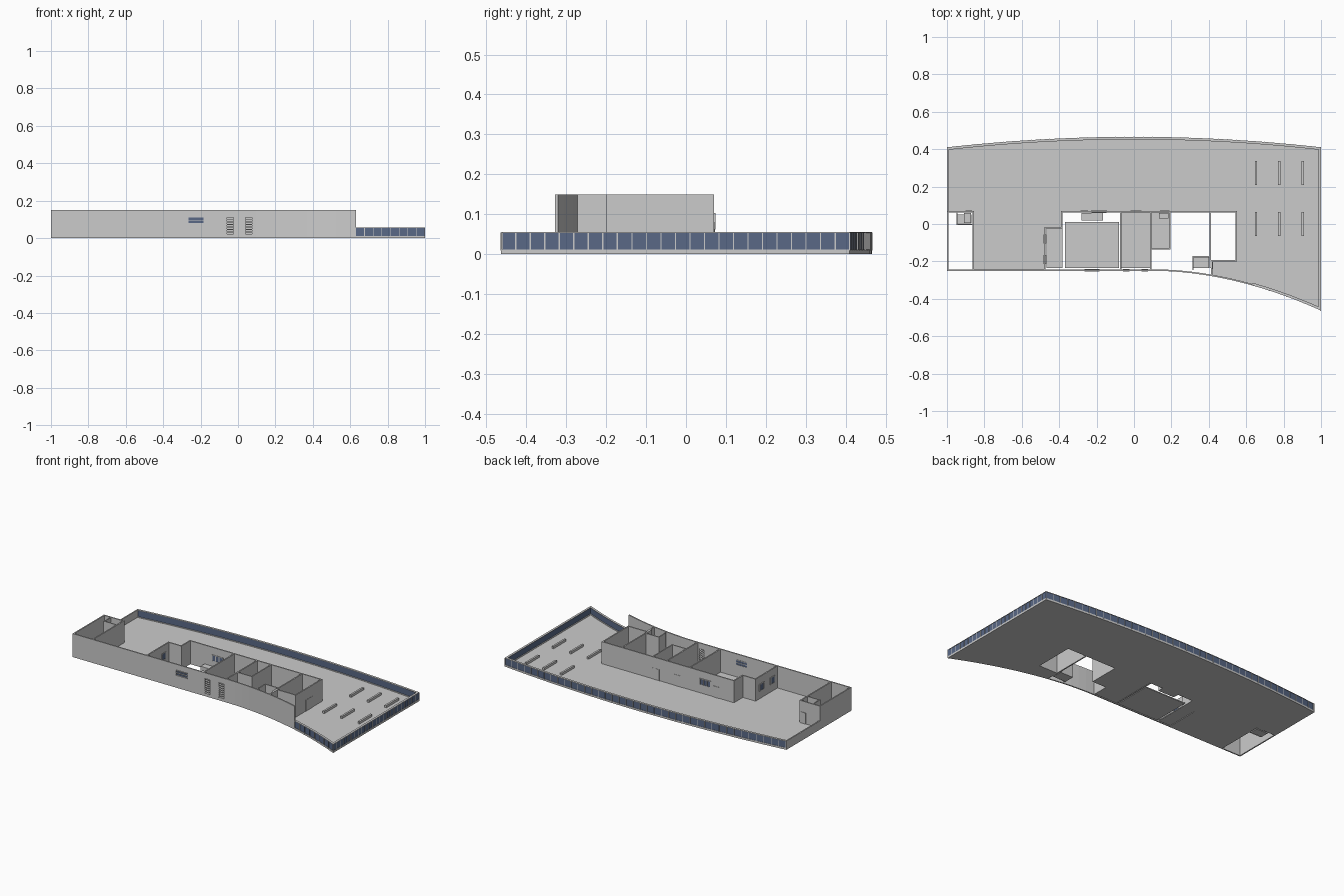
import bpy, bmesh, math
from mathutils import Vector

if "Cube" in bpy.data.objects:
    bpy.data.objects.remove(bpy.data.objects["Cube"])

H = 0.15      # tall wall height
S = 0.009     # slab thickness
R = 0.056     # parapet height
T = 0.008     # wall thickness

glass_mat = bpy.data.materials.new("blue_glass")
glass_mat.diffuse_color = (0.10, 0.14, 0.24, 1)
glass_mat.use_nodes = True
glass_mat.node_tree.nodes["Principled BSDF"].inputs["Base Color"].default_value = glass_mat.diffuse_color


def finish(name, bm, mat=None):
    bmesh.ops.recalc_face_normals(bm, faces=bm.faces)
    me = bpy.data.meshes.new(name)
    bm.to_mesh(me)
    bm.free()
    ob = bpy.data.objects.new(name, me)
    bpy.context.collection.objects.link(ob)
    if mat:
        me.materials.append(mat)
    return ob


def add_box(bm, x0, x1, y0, y1, z0, z1):
    vs = bmesh.ops.create_cube(bm, size=1)["verts"]
    for v in vs:
        v.co = ((x0 + x1) / 2 + v.co.x * (x1 - x0),
                (y0 + y1) / 2 + v.co.y * (y1 - y0),
                (z0 + z1) / 2 + v.co.z * (z1 - z0))


def boxes(name, items, mat=None):
    bm = bmesh.new()
    for it in items:
        add_box(bm, *it)
    return finish(name, bm, mat)


def ribbon(name, path, inset, width, z0, z1, mat=None):
    """Solid strip following a path; inset and width go to the left of travel."""
    pts = [Vector(p) for p in path]
    bm, rings = bmesh.new(), []
    for i, p in enumerate(pts):
        a = (p - pts[i - 1]).normalized() if i else None
        b = (pts[i + 1] - p).normalized() if i < len(pts) - 1 else None
        a, b = a or b, b or a
        na, nb = Vector((-a.y, a.x)), Vector((-b.y, b.x))
        n = (na + nb).normalized()
        n /= n.dot(na)
        o, q = p + n * inset, p + n * (inset + width)
        rings.append([bm.verts.new((c.x, c.y, z)) for c, z in
                      ((o, z0), (q, z0), (q, z1), (o, z1))])
    for r, s in zip(rings, rings[1:]):
        for k in range(4):
            bm.faces.new((r[k], r[(k + 1) % 4], s[(k + 1) % 4], s[k]))
    bm.faces.new(rings[0])
    bm.faces.new(rings[-1])
    return finish(name, bm, mat)


def front_y(x):
    return -0.25 - 0.213 * (max(0, x - 0.1) / 0.9) ** 1.9


def back_y(x):
    return 0.41 + 0.056 * (1 - x * x)


def span(a, b, n):
    return [a + (b - a) * i / n for i in range(n + 1)]


front = [(x, front_y(x)) for x in span(0.42, 1, 12)]
back = [(x, back_y(x)) for x in span(1, -1, 40)]

# Terrace slab, notched around the two buildings
outline = [(-1, .07), (-.855, .07), (-.855, -.25), (-.48, -.25), (-.48, -.02),
           (-.39, -.02), (-.39, .07), (.55, .07), (.55, -.2), (.42, -.2)] + front + back
bm = bmesh.new()
f = bm.faces.new([bm.verts.new((x, y, 0)) for x, y in outline])
top = bmesh.ops.extrude_face_region(bm, geom=[f])["geom"]
bmesh.ops.translate(bm, vec=(0, 0, S), verts=[v for v in top if isinstance(v, bmesh.types.BMVert)])
bmesh.ops.triangulate(bm, faces=[f for f in bm.faces if len(f.verts) > 4])
finish("terrace_slab", bm)

# Glass parapet: front curve, right side, back curve
edge = [(x, front_y(x)) for x in span(.63, 1, 8)] + [(1, y) for y in span(-.463, .41, 24)[1:]] + back[1:]
ribbon("parapet_glass", edge, 0.002, 0.006, S, R - .003, glass_mat)
ribbon("parapet_top_rail", edge, 0, 0.014, R - .003, R)
ribbon("parapet_bottom_rail", edge, 0, 0.014, S - .001, S + .003)
boxes("parapet_mullions", [(min(max(x, -.9985), .9985) - .0015, min(max(x, -.9985), .9985) + .0015,
                            y - .0015, y + .0015, S, R - .002) for x, y in edge])
boxes("left_parapet", [(-1, -1 + T, .07, .41, 0, R)])

# Long front wall, curving away at the right, with window openings
wall = ribbon("front_wall", [(-1, -.25), (.1, -.25)] + [(x, front_y(x)) for x in span(.1, .63, 10)[1:]],
              0, T, 0, H)
openings = [(-.265, -.185, .08, .112), (-.06, -.025, .02, .112), (.04, .075, .02, .112)]
cut = boxes("window_cutter", [(a, b, -.3, -.2, c, d) for a, b, c, d in openings])
cut.hide_render = True
cut.hide_viewport = True
cut.display_type = 'WIRE'
mod = wall.modifiers.new("openings", 'BOOLEAN')
mod.object = cut
mod.solver = 'EXACT'
slats = []
for a, b, c, d in openings:
    n = round((d - c) / .013)
    for i in range(n + 1):
        z = c + (d - c) * i / n
        slats.append((a, b, -.255, -.24, z - .002, z + .002))
boxes("window_slats", slats)

# Outer walls of the main building (clockwise seen from above)
ribbon("main_walls", [(.42, front_y(.42) + .004), (.42, -.2), (.55, -.2), (.55, .07), (-.39, .07),
                      (-.39, -.02), (-.48, -.02), (-.48, -.248)], 0, T, 0, H)
# Left annex walls
ribbon("annex_walls", [(-.855, -.248), (-.855, .07), (-1, .07), (-1, -.248)], 0, T, 0, H)
boxes("annex_partition", [(-.945, -.86, -.005, .001, 0, H), (-.95, -.944, -.005, .065, 0, H)])

# Interior partitions
boxes("partitions", [(-.076, -.068, -.245, .065, 0, H), (.086, .094, -.245, .065, 0, H),
                     (.187, .194, -.137, .065, 0, H), (.09, .19, -.137, -.13, 0, H),
                     (.405, .413, -.235, .065, 0, H), (.315, .41, -.178, -.171, 0, H),
                     (.312, .319, -.245, -.171, 0, H)])

# Room floors
boxes("room_floors", [(a, b, c, d, 0, .006) for a, b, c, d in (
    (-.468, -.383, -.236, -.018), (-.37, -.08, -.236, .01), (-.066, .086, -.236, .062),
    (.094, .187, -.132, .062), (.319, .402, -.236, -.178), (-.944, -.87, .002, .052))])

# Counter and small fixtures
boxes("counters", [(-.28, -.205, .02, .06, .004, .03), (-.205, -.165, .02, .06, .004, .035),
                   (.135, .185, .03, .06, .004, .03), (-.91, -.872, .005, .06, .004, .025)])

# Doors set on the outer walls
D = .08
boxes("doors", [(-.285, -.245, .066, .073, S, D), (-.02, .04, .068, .0715, S, D),
                (.14, .19, .068, .0715, S, D), (-.9, -.865, .068, .073, S, D),
                (.545, .552, -.1, -.03, S, D), (.415, .422, -.24, -.203, S, D)])

# Blue window panes with frames
boxes("window_panes", [(-.265, -.185, -.247, -.2415, .08, .112),
                       (-.225, -.15, .06, .0725, .065, .1),
                       (-.4825, -.47, -.1, -.06, .06, .1),
                       (-.4825, -.47, -.21, -.17, .06, .1)], glass_mat)
frames = [(x - .003, x + .003, .059, .0745, .062, .103) for x in (-.225, -.2, -.175, -.15)]
frames += [(-.228, -.147, .059, .0745, z, z + .004) for z in (.062, .099)]
for y in (-.1, -.06, -.21, -.17):
    frames.append((-.4845, -.469, y - .003, y + .003, .057, .103))
for y in (-.1, -.21):
    for z in (.057, .099):
        frames.append((-.4845, -.469, y, y + .04, z, z + .004))
boxes("window_frames", frames)

# Terrace benches
boxes("benches", [(x - .006, x + .006, y - .064, y + .064, S - .001, .024)
                  for x in (.652, .777, .902) for y in (.0, .272)])
